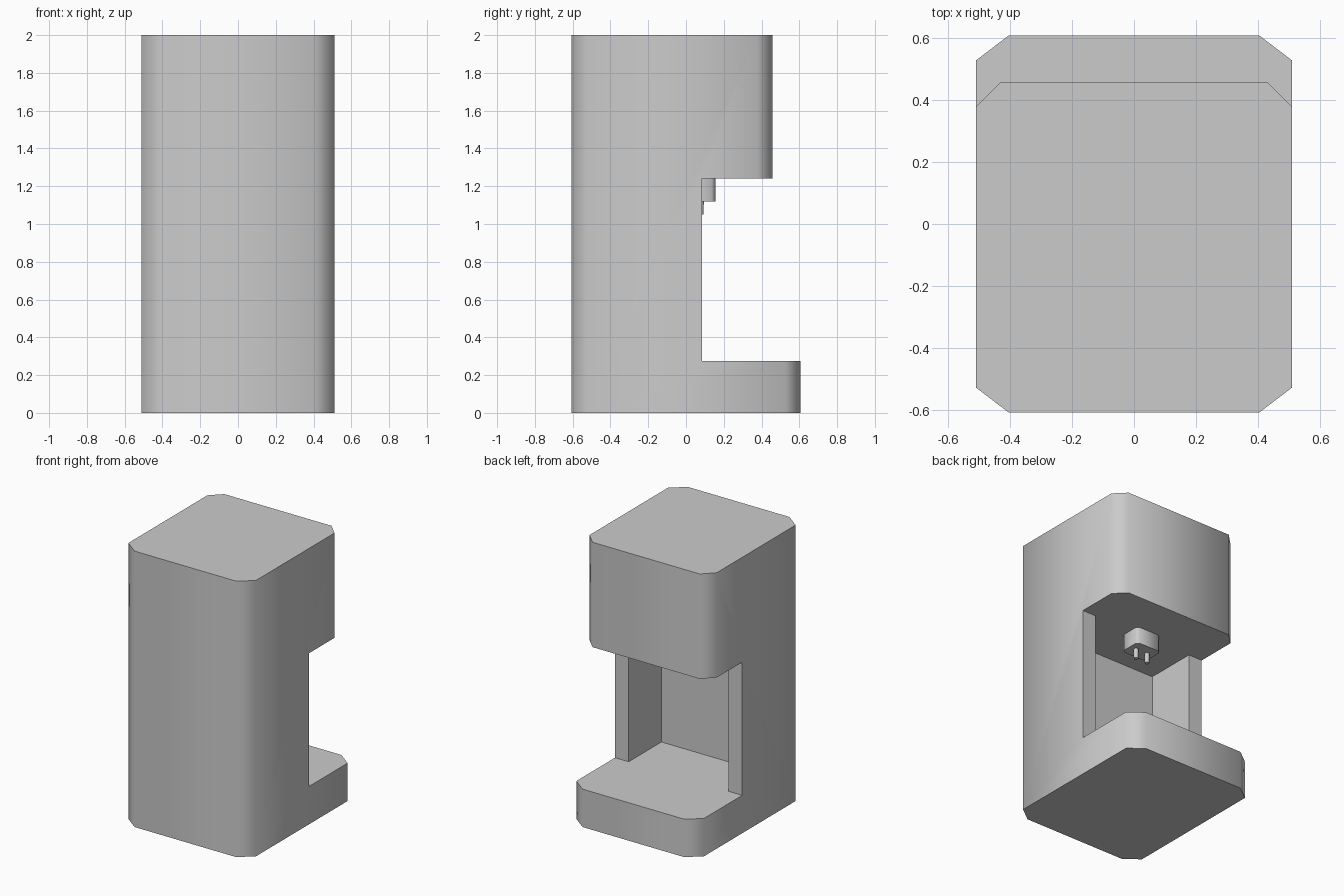
import bpy, bmesh
from math import radians

if "Cube" in bpy.data.objects:
    bpy.data.objects.remove(bpy.data.objects["Cube"])


def prism(name, pts, z0, z1):
    """Closed vertical prism from a plan outline (counter-clockwise)."""
    bm = bmesh.new()
    face = bm.faces.new([bm.verts.new((x, y, z0)) for x, y in pts])
    top = bmesh.ops.extrude_face_region(bm, geom=[face], use_keep_orig=True)
    verts = [v for v in top["geom"] if isinstance(v, bmesh.types.BMVert)]
    bmesh.ops.translate(bm, vec=(0, 0, z1 - z0), verts=verts)
    bmesh.ops.recalc_face_normals(bm, faces=bm.faces[:])
    mesh = bpy.data.meshes.new(name)
    bm.to_mesh(mesh)
    bm.free()
    ob = bpy.data.objects.new(name, mesh)
    bpy.context.collection.objects.link(ob)
    return ob


def outline(w, y0, y1, front, back):
    """Chamfered rectangle; front/back are (dx, dy) corner cuts."""
    right = [(w - front[0], y0), (w, y0 + front[1]),
             (w, y1 - back[1]), (w - back[0], y1)]
    return right + [(-x, y) for x, y in reversed(right)]


def activate(ob):
    bpy.ops.object.select_all(action='DESELECT')
    ob.select_set(True)
    bpy.context.view_layer.objects.active = ob


def combine(ob, other, operation):
    mod = ob.modifiers.new("combine", 'BOOLEAN')
    mod.operation = operation
    mod.solver = 'EXACT'
    mod.object = other
    activate(ob)
    bpy.ops.object.modifier_apply(modifier=mod.name)
    bpy.data.objects.remove(other, do_unlink=True)


def smooth(ob):
    activate(ob)
    bpy.ops.object.shade_smooth_by_angle(angle=radians(60))


CUT = (0.105, 0.08)
BASE_Z, HEAD_Z = 0.275, 1.24

# Housing: tall body, with the cup bay carved out as a T-shaped recess
body = prism("machine_body", outline(0.51, -0.607, 0.457, CUT, (0.08, 0.08)), 0, 2)
bay = [(-0.40, -0.29), (0.40, -0.29), (0.40, 0.085), (0.70, 0.085),
       (0.70, 0.80), (-0.70, 0.80), (-0.70, 0.085), (-0.40, 0.085)]
combine(body, prism("bay_cutter", bay, BASE_Z, HEAD_Z), 'DIFFERENCE')

# Protruding base tray, fused to the housing
combine(body, prism("base_tray", outline(0.51, -0.607, 0.607, CUT, CUT), 0, BASE_Z), 'UNION')
bm = bmesh.new()
bm.from_mesh(body.data)
bmesh.ops.remove_doubles(bm, verts=bm.verts[:], dist=0.0005)
bmesh.ops.dissolve_limit(bm, angle_limit=radians(1), verts=bm.verts[:], edges=bm.edges[:])
bm.to_mesh(body.data)
bm.free()
smooth(body)

# Brew head block under the upper housing
smooth(prism("brew_head", outline(0.10, -0.003, 0.155, (0.02, 0.02), (0.02, 0.02)),
             1.12, HEAD_Z))

# Pair of small tapered spouts
for side, x in (("left", -0.047), ("right", 0.047)):
    bpy.ops.mesh.primitive_cone_add(vertices=12, radius1=0.015, radius2=0.018,
                                    depth=0.08, location=(x, 0.077, 1.09))
    spout = bpy.context.object
    spout.name = side + "_spout"
    smooth(spout)
